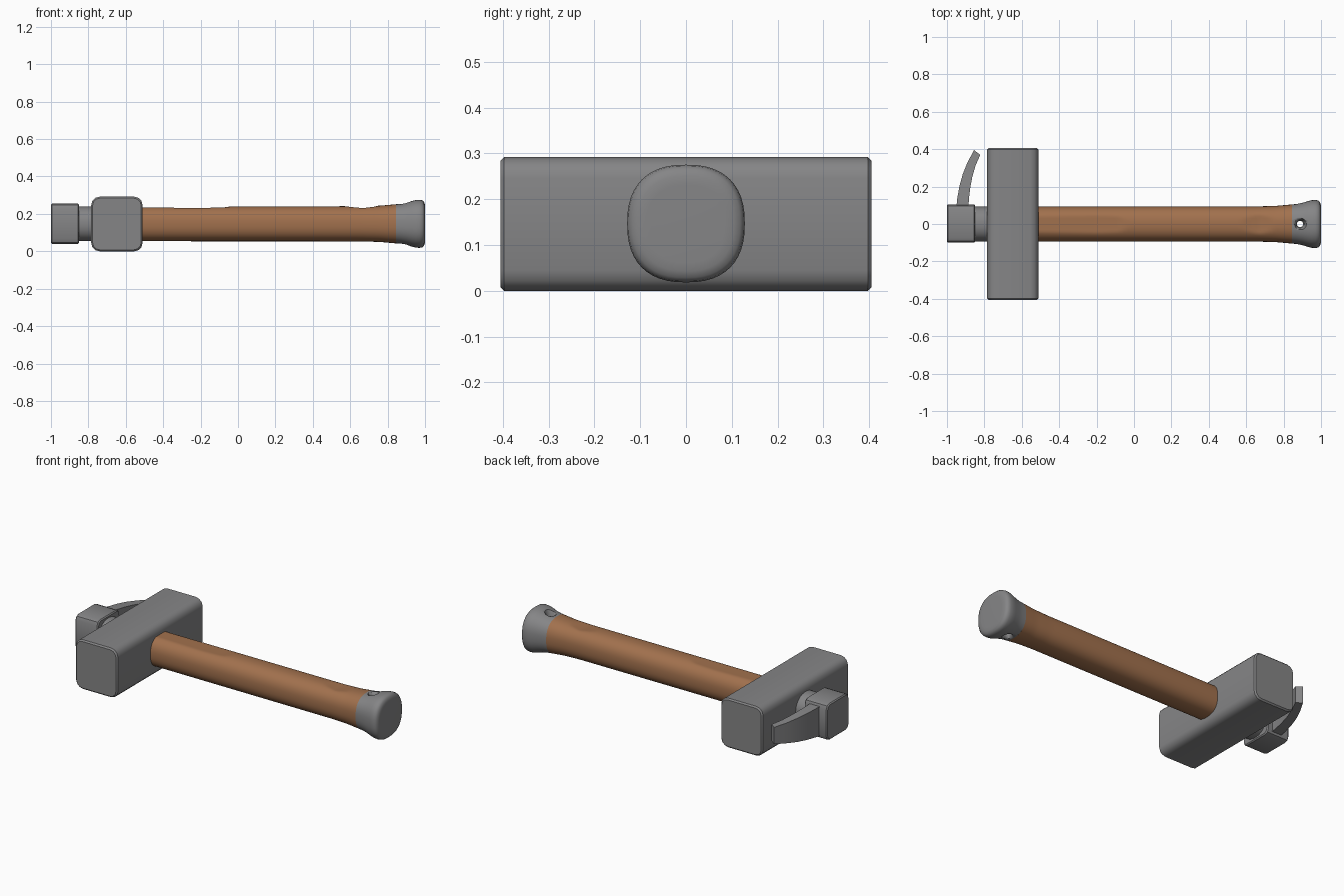
import bpy, bmesh, math

if "Cube" in bpy.data.objects:
    bpy.data.objects.remove(bpy.data.objects["Cube"])

ZC = 0.147  # height of the hammer's long axis


def material(name, rgb):
    m = bpy.data.materials.new(name)
    m.diffuse_color = (*rgb, 1)
    m.use_nodes = True
    m.node_tree.nodes["Principled BSDF"].inputs["Base Color"].default_value = m.diffuse_color
    return m


STEEL = material("grey_steel", (0.235, 0.235, 0.24))
WOOD = material("brown_wood", (0.36, 0.165, 0.075))


def finish(bm, name, mat, angle=35):
    bmesh.ops.recalc_face_normals(bm, faces=bm.faces)
    me = bpy.data.meshes.new(name)
    bm.to_mesh(me)
    bm.free()
    ob = bpy.data.objects.new(name, me)
    bpy.context.collection.objects.link(ob)
    me.materials.append(mat)
    bpy.ops.object.select_all(action='DESELECT')
    ob.select_set(True)
    bpy.context.view_layer.objects.active = ob
    if angle:
        bpy.ops.object.shade_smooth_by_angle(angle=math.radians(angle))
    return ob


def loft(name, rings, mat, angle=35):
    bm = bmesh.new()
    vs = [[bm.verts.new(p) for p in r] for r in rings]
    n = len(vs[0])
    for a, b in zip(vs, vs[1:]):
        for i in range(n):
            j = (i + 1) % n
            bm.faces.new((a[i], a[j], b[j], b[i]))
    bm.faces.new(vs[0])
    bm.faces.new(vs[-1])
    return finish(bm, name, mat, angle)


def ring(x, r, power=2.4, n=48, top=None):
    """Rounded-square section across x, optionally shaved flat on top."""
    pts = []
    for i in range(n):
        a = 2 * math.pi * i / n
        c, s = math.cos(a), math.sin(a)
        y = r * math.copysign(abs(c) ** (2 / power), c)
        z = ZC + r * math.copysign(abs(s) ** (2 / power), s)
        pts.append((x, y, min(z, top(x, y)) if top else z))
    return pts


def lerp(table, x):
    for (x0, y0), (x1, y1) in zip(table, table[1:]):
        if x <= x1:
            t = max(0, (x - x0) / (x1 - x0))
            return y0 + (y1 - y0) * t
    return table[-1][1]


def block(name, lo, hi, axis, big, small, segs):
    """Box with wide chamfers along one axis and narrow ones on its ends."""
    bm = bmesh.new()
    bmesh.ops.create_cube(bm, size=1)
    for v in bm.verts:
        v.co = [lo[i] + (v.co[i] + 0.5) * (hi[i] - lo[i]) for i in range(3)]
    along = [e for e in bm.edges if abs(e.verts[0].co[axis] - e.verts[1].co[axis]) > 0.01]
    bmesh.ops.bevel(bm, geom=along, offset=big, segments=segs, profile=0.5, affect='EDGES')
    ends = [e for e in bm.edges if abs(e.verts[0].co[axis] - e.verts[1].co[axis]) < 0.001
            and len(e.link_faces) == 2]
    bmesh.ops.bevel(bm, geom=ends, offset=small, segments=1, profile=0.5, affect='EDGES')
    return finish(bm, name, STEEL)


# Hammer head and the square block behind it
block("hammer_head", (-0.785, -0.405, 0), (-0.51, 0.405, 0.292), 1, 0.045, 0.008, 3)
block("rear_block", (-1.0, -0.1, 0.04), (-0.85, 0.105, 0.255), 0, 0.028, 0.006, 2)

# Round collar joining them
loft("collar", [ring(-0.87, 0.093, 2.2), ring(-0.77, 0.093, 2.2)], STEEL)

# Curved, tapering claw: outer x, inner x, outer y, inner y, half height
claw = [(-0.95, -0.885, 0.08, 0.08, 0.088), (-0.946, -0.883, 0.13, 0.13, 0.085),
        (-0.934, -0.876, 0.2, 0.19, 0.078), (-0.916, -0.865, 0.265, 0.25, 0.07),
        (-0.89, -0.848, 0.33, 0.31, 0.06), (-0.855, -0.822, 0.395, 0.37, 0.05)]
loft("claw", [[(xo, yo, ZC - h), (xi, yi, ZC - h), (xi, yi, ZC + h), (xo, yo, ZC + h)]
              for xo, xi, yo, yi, h in claw], STEEL)

# Wooden grip with shallow shaved patches along the top
radius = [(-0.52, 0.093), (0.66, 0.094), (0.76, 0.097), (0.85, 0.105)]
shave = [(-0.52, 0.234), (-0.2, 0.232), (-0.08, 0.234), (0.0, 0.246), (0.2, 0.25),
         (0.54, 0.248), (0.6, 0.237), (0.67, 0.231), (0.74, 0.24), (0.78, 0.26), (0.85, 0.26)]
loft("grip", [ring(x, lerp(radius, x), top=lambda x, y: lerp(shave, x))
              for x in [-0.52 + 1.365 * i / 70 for i in range(71)]], WOOD)

# Flared steel pommel
profile = [(0.84, 0.104), (0.87, 0.107), (0.9, 0.113), (0.93, 0.122), (0.95, 0.127),
           (0.97, 0.1285), (0.985, 0.126), (0.994, 0.118), (0.999, 0.104), (1.0, 0.085)]
pommel = loft("pommel", [ring(x, r, 2.4) for x, r in profile], STEEL, 45)

# Lanyard hole through the pommel, widening at both mouths
bore = [(-0.05, 0.05), (0.03, 0.034), (0.06, 0.022), (0.1, 0.017),
        (0.194, 0.017), (0.234, 0.022), (0.264, 0.034), (0.344, 0.05)]
cutter = loft("hole_cutter", [[(0.888 + r * math.cos(math.tau * i / 16),
                                r * math.sin(math.tau * i / 16), z) for i in range(16)]
                              for z, r in bore], STEEL)
mod = pommel.modifiers.new("hole", 'BOOLEAN')
mod.operation = 'DIFFERENCE'
mod.solver = 'EXACT'
mod.object = cutter
bpy.context.view_layer.objects.active = pommel
bpy.ops.object.modifier_apply(modifier="hole")
bpy.data.objects.remove(cutter)
